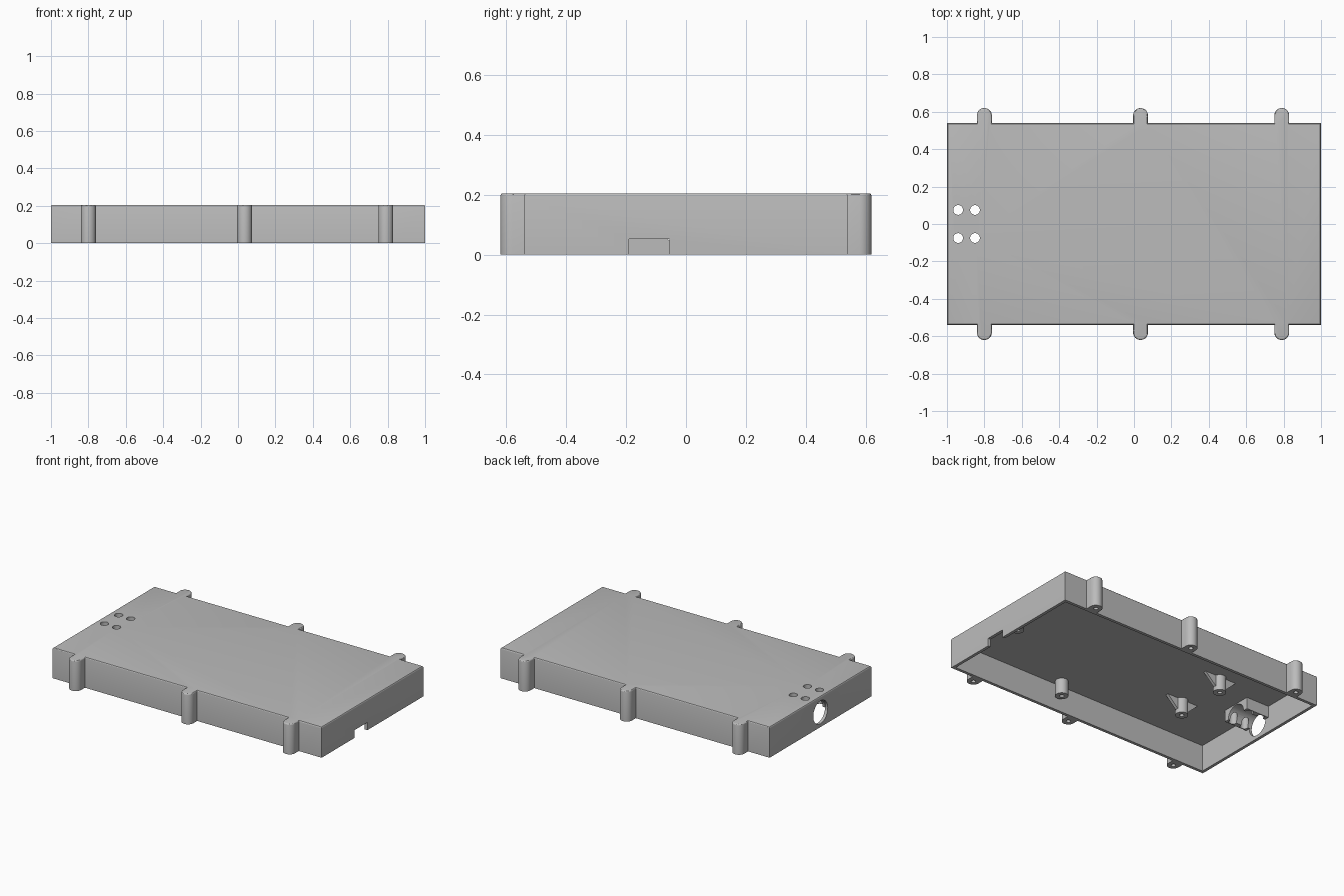
import bpy, bmesh, math
from mathutils import Matrix

cube = bpy.data.objects.get("Cube")
if cube:
    bpy.data.objects.remove(cube, do_unlink=True)

grey = bpy.data.materials.new("plain_grey")
grey.use_nodes = True
colour = (0.5, 0.5, 0.5, 1)
grey.diffuse_color = colour
grey.node_tree.nodes["Principled BSDF"].inputs["Base Color"].default_value = colour

LENGTH, DEPTH, TOP, CEILING, WALL = 1.0, 0.54, 0.205, 0.178, 0.02
BOSS_X = (-0.8, 0.035, 0.79)
BOSS_R = 0.04


def finish(name, bm):
    bmesh.ops.recalc_face_normals(bm, faces=bm.faces)
    mesh = bpy.data.meshes.new(name)
    bm.to_mesh(mesh)
    bm.free()
    mesh.materials.append(grey)
    obj = bpy.data.objects.new(name, mesh)
    bpy.context.collection.objects.link(obj)
    return obj


def box(name, low, high):
    bm = bmesh.new()
    size = [b - a for a, b in zip(low, high)]
    mid = [(a + b) / 2 for a, b in zip(low, high)]
    bmesh.ops.create_cube(bm, size=1, matrix=Matrix.Translation(mid) @ Matrix.Diagonal((*size, 1)))
    return finish(name, bm)


def cylinder(name, centre, radius, length, axis="Z"):
    bm = bmesh.new()
    turn = Matrix.Rotation(math.pi / 2, 4, "Y") if axis == "X" else Matrix()
    bmesh.ops.create_cone(bm, cap_ends=True, segments=32, radius1=radius, radius2=radius,
                          depth=length, matrix=Matrix.Translation(centre) @ turn)
    return finish(name, bm)


def prism(name, points, height):
    """Extrude a flat outline upward from its own height."""
    bm = bmesh.new()
    face = bm.faces.new([bm.verts.new(p) for p in points])
    top = bmesh.ops.extrude_face_region(bm, geom=[face])["geom"]
    bmesh.ops.translate(bm, vec=height, verts=[v for v in top if isinstance(v, bmesh.types.BMVert)])
    return finish(name, bm)


def cut(obj, cutters):
    """Subtract the cutters for good and discard them."""
    for c in cutters:
        mod = obj.modifiers.new("cut", "BOOLEAN")
        mod.operation, mod.solver, mod.object = "DIFFERENCE", "EXACT", c
    graph = bpy.context.evaluated_depsgraph_get()
    mesh = bpy.data.meshes.new_from_object(obj.evaluated_get(graph))
    obj.modifiers.clear()
    obj.data = mesh
    for c in cutters:
        bpy.data.objects.remove(c, do_unlink=True)


def tie_holes():
    return [cylinder("tie_cutter", (x, y, 0.15), 0.026, 0.4)
            for x in (-0.94, -0.85) for y in (-0.075, 0.075)]


# Outer outline with rounded screw lugs along both long edges
half = [(-LENGTH, -DEPTH)]
for x in BOSS_X:
    half.append((x - BOSS_R, -DEPTH))
    for i in range(17):
        a = math.pi + math.pi * i / 16
        half.append((x + BOSS_R * math.cos(a), -0.58 + BOSS_R * math.sin(a)))
    half.append((x + BOSS_R, -DEPTH))
half.append((LENGTH, -DEPTH))
outline = half + [(x, -y) for x, y in reversed(half)]
case = prism("case_shell", [(x, y, 0) for x, y in outline], (0, 0, TOP))

# Softened top rim
bm = bmesh.new()
bm.from_mesh(case.data)
rim = [e for e in bm.edges if all(v.co.z > TOP - 0.001 for v in e.verts)]
bmesh.ops.bevel(bm, geom=rim, offset=0.009, segments=3, profile=0.5, affect="EDGES")
bm.to_mesh(case.data)
bm.free()

# Hollow underside, cable opening, port notch, tie holes and lug screw holes
cutters = [
    box("cavity_cutter", (-LENGTH + WALL, -DEPTH + WALL, -0.1), (LENGTH - WALL, DEPTH - WALL, CEILING)),
    box("notch_cutter", (0.9, -0.19, -0.1), (1.1, -0.055, 0.052)),
    cylinder("cable_cutter", (-1, 0, 0.1), 0.077, 0.1, "X"),
]
cutters += [cylinder("screw_cutter", (x, s * 0.58, 0), 0.014, 0.24) for x in BOSS_X for s in (-1, 1)]
cut(case, cutters + tie_holes())
parts = [case]

# Cable clamp: channelled block under the lid
clamp = box("cable_clamp", (-0.985, -0.105, 0.1), (-0.81, 0.105, CEILING + 0.005))
cut(clamp, [cylinder("channel_cutter", (-0.9, 0, 0.1), 0.072, 0.4, "X")] + tie_holes())
parts.append(clamp)

# Hollow board posts hanging from the lid
POST_TIP = 0.075
posts = [(-0.53, -0.18), (-0.53, 0.18), (0.18, -0.47), (0.18, 0.47), (0.9, -0.03)]
for n, (x, y) in enumerate(posts):
    height = CEILING + 0.005 - POST_TIP
    post = cylinder(f"board_post_{n + 1}", (x, y, POST_TIP + height / 2), BOSS_R, height)
    cut(post, [cylinder("pilot_cutter", (x, y, POST_TIP), 0.014, 0.16)])
    parts.append(post)

# Triangular gussets bracing the two free-standing posts
for x, y in posts[:2]:
    for s in (-1, 1):
        a, b = x + s * 0.03, x + s * 0.12
        parts.append(prism("post_gusset", [(a, y - 0.01, CEILING + 0.002), (b, y - 0.01, CEILING + 0.002),
                                           (a, y - 0.01, POST_TIP + 0.02)], (0, 0.02, 0)))

# Smooth round surfaces, keep hard edges
bpy.ops.object.select_all(action="DESELECT")
for p in parts:
    p.select_set(True)
bpy.context.view_layer.objects.active = case
bpy.ops.object.shade_smooth_by_angle(angle=math.radians(30))
